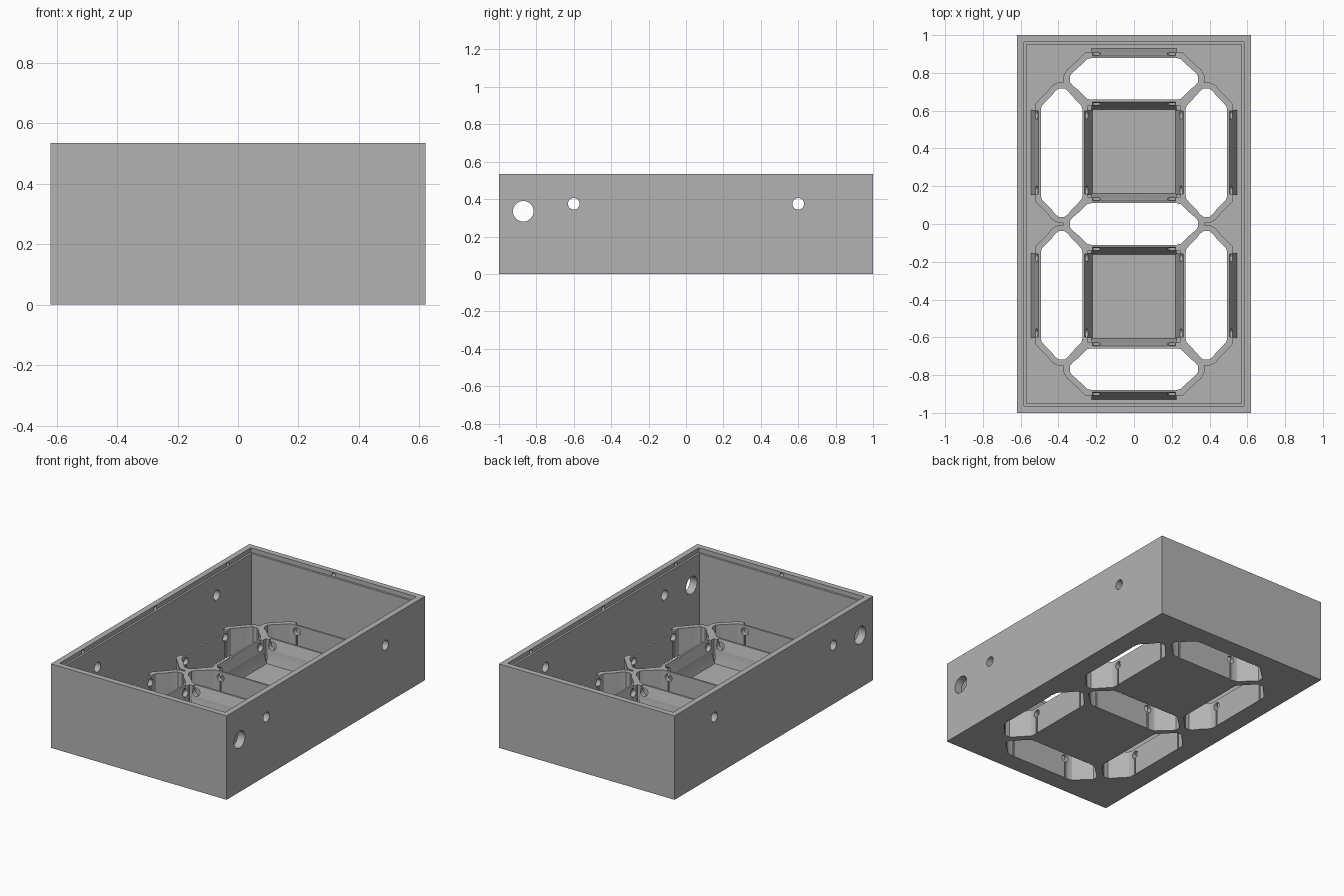
import bpy, bmesh, math
from mathutils import Matrix, Vector

cube = bpy.data.objects.get("Cube")
if cube:
    bpy.data.objects.remove(cube, do_unlink=True)

W, L, H = 1.24, 2.0, 0.535       # outer size
FLOOR, WALL_TOP = 0.03, 0.175    # floor thickness, light wall height

gray = bpy.data.materials.new("light gray plastic")
gray.use_nodes = True
gray.diffuse_color = (0.45, 0.45, 0.45, 1)
gray.node_tree.nodes["Principled BSDF"].inputs["Base Color"].default_value = (0.45, 0.45, 0.45, 1)


def box(bm, lo, hi, place=Matrix()):
    lo, hi = Vector(lo), Vector(hi)
    scale = Matrix.Diagonal((*(hi - lo), 1))
    bmesh.ops.create_cube(bm, size=1, matrix=place @ Matrix.Translation((lo + hi) / 2) @ scale)


def rod(bm, centre, radius, length, place=Matrix()):
    """Cylinder along the local x axis."""
    turn = Matrix.Rotation(math.pi / 2, 4, "Y")
    bmesh.ops.create_cone(bm, cap_ends=True, segments=32, radius1=radius, radius2=radius,
                          depth=length, matrix=place @ Matrix.Translation(centre) @ turn)


def prism(bm, points, step, place=Matrix()):
    """Closed outline of 3D points, pushed along the step vector."""
    face = bm.faces.new([bm.verts.new(place @ Vector(p)) for p in points])
    pushed = bmesh.ops.extrude_face_region(bm, geom=[face])
    verts = [v for v in pushed["geom"] if isinstance(v, bmesh.types.BMVert)]
    bmesh.ops.translate(bm, verts=verts, vec=place.to_3x3() @ Vector(step))


def mirrored(quarter):
    """Full outline from the points of one quarter."""
    half = quarter + [(-u, v) for u, v in reversed(quarter)]
    return half + [(-u, -v) for u, v in half]


def finish(name, bm):
    bmesh.ops.recalc_face_normals(bm, faces=bm.faces)
    mesh = bpy.data.meshes.new(name)
    bm.to_mesh(mesh)
    bm.free()
    mesh.materials.append(gray)
    ob = bpy.data.objects.new(name, mesh)
    bpy.context.collection.objects.link(ob)
    return ob


def combine(target, bm, operation):
    tool = finish("cutter", bm)
    tool.hide_render = True
    mod = target.modifiers.new("combine", "BOOLEAN")
    mod.operation, mod.solver, mod.object = operation, "EXACT", tool
    bpy.context.view_layer.objects.active = target
    bpy.ops.object.modifier_apply(modifier=mod.name)
    bpy.data.objects.remove(tool, do_unlink=True)


# Open box
bm = bmesh.new()
box(bm, (-W / 2, -L / 2, 0), (W / 2, L / 2, H))
housing = finish("housing", bm)

# Cavity, then the shallow step round the rim
for inset, bottom in ((0.05, FLOOR), (0.037, 0.507)):
    bm = bmesh.new()
    x, y = W / 2 - inset, L / 2 - inset
    box(bm, (-x, -y, bottom), (x, y, H + 0.1))
    combine(housing, bm, "DIFFERENCE")

# Seven segment positions; local y runs along each segment
quarter_turn = Matrix.Rotation(math.pi / 2, 4, "Z")
segments = [Matrix.Translation((x, y, 0)) for x in (-0.383, 0.383) for y in (-0.378, 0.378)]
segments += [Matrix.Translation((0, y, 0)) @ quarter_turn for y in (-0.768, 0, 0.768)]

opening = mirrored([(0.11, 0.228), (0.105, 0.248), (0.05, 0.305), (0.035, 0.325), (0.015, 0.34)])
ring = mirrored([(0.112, 0.22), (0.14, 0.22), (0.14, 0.258), (0.07, 0.33), (0.05, 0.355), (0.018, 0.372)])
slope = [(-0.165, 0.02), (0.165, 0.02), (0.122, WALL_TOP), (-0.122, WALL_TOP)]

# Segment walls with sloping long sides
for place in segments:
    bm = bmesh.new()
    prism(bm, [(u, v, 0.01) for u, v in ring], (0, 0, WALL_TOP - 0.01), place)
    combine(housing, bm, "UNION")
    bm = bmesh.new()
    prism(bm, [(u, -0.225, z) for u, z in slope], (0, 0.45, 0), place)
    combine(housing, bm, "UNION")

# Segment openings
bm = bmesh.new()
for place in segments:
    prism(bm, [(u, v, -0.1) for u, v in opening], (0, 0, 0.4), place)
combine(housing, bm, "DIFFERENCE")

# Lamp holes through the segment walls
bm = bmesh.new()
for place in segments:
    for v in (-0.2, 0.2):
        rod(bm, (0, v, 0.135), 0.024, 0.32, place)
combine(housing, bm, "DIFFERENCE")

# Wire grooves below the lamp holes
bm = bmesh.new()
for place in segments:
    for v in (-0.2, 0.2):
        box(bm, (-0.117, v - 0.005, -0.05), (0.117, v + 0.005, 0.13), place)
combine(housing, bm, "DIFFERENCE")

# Cable and screw holes through both long sides
bm = bmesh.new()
for y, z, r in ((-0.87, 0.335, 0.055), (-0.6, 0.375, 0.031), (0.6, 0.375, 0.031)):
    rod(bm, (0, y, z), r, 2)
combine(housing, bm, "DIFFERENCE")

# Small snap dimples in the rim
bm = bmesh.new()
dimples = [(s * 0.583, y) for s in (-1, 1) for y in (-0.73, 0, 0.73)] + [(0, -0.963), (0, 0.963)]
for x, y in dimples:
    bmesh.ops.create_uvsphere(bm, u_segments=12, v_segments=8, radius=0.012,
                              matrix=Matrix.Translation((x, y, 0.52)))
combine(housing, bm, "DIFFERENCE")

# Crisp edges, smooth round holes
bpy.ops.object.select_all(action="DESELECT")
housing.select_set(True)
bpy.context.view_layer.objects.active = housing
bpy.ops.object.shade_smooth_by_angle(angle=math.radians(20))
